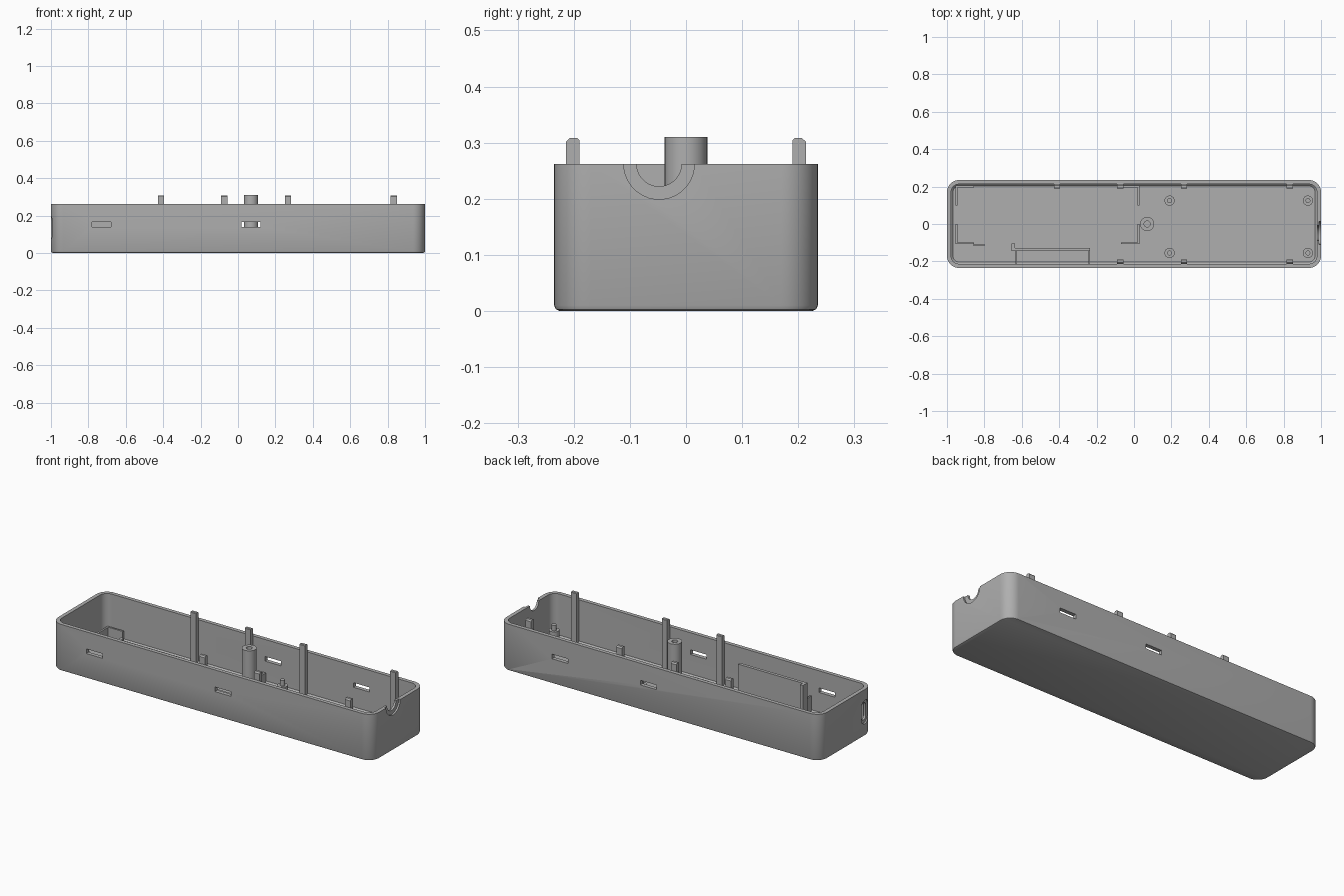
import bpy, bmesh, math
from mathutils import Vector

old = bpy.data.objects.get("Cube")
if old:
    bpy.data.objects.remove(old, do_unlink=True)

grey = bpy.data.materials.new("plain grey")
grey.use_nodes = True
COLOR = (0.43, 0.43, 0.43, 1)
grey.diffuse_color = COLOR
grey.node_tree.nodes["Principled BSDF"].inputs["Base Color"].default_value = COLOR

HALF_X, HALF_Y, TOP, CORNER = 1.0, 0.235, 0.262, 0.065
WALL, FLOOR = 0.022, 0.02


def finish(name, bm, smooth=True):
    bmesh.ops.recalc_face_normals(bm, faces=bm.faces)
    mesh = bpy.data.meshes.new(name)
    bm.to_mesh(mesh)
    bm.free()
    mesh.materials.append(grey)
    obj = bpy.data.objects.new(name, mesh)
    bpy.context.collection.objects.link(obj)
    if smooth:
        shade(obj)
    return obj


def shade(obj):
    bpy.ops.object.select_all(action='DESELECT')
    obj.select_set(True)
    bpy.context.view_layer.objects.active = obj
    bpy.ops.object.shade_smooth_by_angle(angle=math.radians(32))


def loft(name, loops, smooth=True):
    """Skin a chain of equal-length point loops and cap both ends."""
    bm = bmesh.new()
    rings = [[bm.verts.new(p) for p in loop] for loop in loops]
    n = len(rings[0])
    for a, b in zip(rings, rings[1:]):
        for i in range(n):
            j = (i + 1) % n
            bm.faces.new((a[i], a[j], b[j], b[i]))
    bm.faces.new(rings[0])
    bm.faces.new(rings[-1])
    return finish(name, bm, smooth)


def rounded(inset, z, steps=10):
    r = CORNER - inset
    points = []
    for k, (sx, sy) in enumerate([(1, 1), (-1, 1), (-1, -1), (1, -1)]):
        for s in range(steps + 1):
            a = math.pi / 2 * (k + s / steps)
            points.append((sx * (HALF_X - CORNER) + r * math.cos(a),
                           sy * (HALF_Y - CORNER) + r * math.sin(a), z))
    return points


def circle(x, y, r, z, n=32):
    return [(x + r * math.cos(math.tau * i / n), y + r * math.sin(math.tau * i / n), z)
            for i in range(n)]


def box(name, x0, x1, y0, y1, z0, z1):
    return loft(name, [[(x0, y0, z), (x1, y0, z), (x1, y1, z), (x0, y1, z)]
                       for z in (z0, z1)], False)


def capsule_x(name, x0, x1, y, z, r, stretch=0.0, n=32):
    """Round or upright oval bar along x."""
    loop = []
    for i in range(n):
        a = math.tau * (i + 0.5) / n
        shift = stretch if math.sin(a) > 0 else -stretch
        loop.append((y + r * math.cos(a), z + shift + r * math.sin(a)))
    return loft(name, [[(x, py, pz) for py, pz in loop] for x in (x0, x1)])


# Open tray with eased bottom edges
ease = 0.01
tray = loft("tray", [
    rounded(ease, 0), rounded(ease * 0.3, ease * 0.3), rounded(0, ease),
    rounded(0, TOP), rounded(WALL, TOP),
    rounded(WALL, FLOOR + ease), rounded(WALL + ease, FLOOR)])

# Side slots, cable notch and oval port
cutters = [box("slot_cutter", x - 0.05, x + 0.05, s * 0.25, s * 0.2, 0.14, 0.166)
           for x, s in ((-0.73, -1), (0.07, -1), (0.07, 1), (0.62, 1))]
NOTCH_Y, PORT_Y, PORT_Z = -0.048, -0.165, 0.135
cutters += [
    capsule_x("notch_recess_cutter", 0.99, 1.05, NOTCH_Y, TOP, 0.063),
    capsule_x("notch_cutter", 0.95, 1.06, NOTCH_Y, TOP, 0.04),
    capsule_x("port_recess_cutter", -1.05, -0.99, PORT_Y, PORT_Z, 0.034, 0.032),
    capsule_x("port_cutter", -1.06, -0.95, PORT_Y, PORT_Z, 0.02, 0.028)]
for cutter in cutters:
    cutter.hide_render = True
    mod = tray.modifiers.new("cut", 'BOOLEAN')
    mod.operation = 'DIFFERENCE'
    mod.solver = 'EXACT'
    mod.object = cutter
    bpy.ops.object.select_all(action='DESELECT')
    bpy.context.view_layer.objects.active = tray
    bpy.ops.object.modifier_apply(modifier=mod.name)
    bpy.data.objects.remove(cutter, do_unlink=True)
shade(tray)

# Upright snap tabs along both long walls
IN, OUT, TIP, CUT = 0.19, 0.214, 0.308, 0.007
for side, label, places in ((1, "back", (-0.412, -0.073, 0.267, 0.832)),
                            (-1, "front", (-0.073, 0.267, 0.832))):
    outline = [(IN, FLOOR), (OUT, FLOOR), (OUT, TIP - CUT), (OUT - CUT, TIP),
               (IN + CUT / 2, TIP), (IN, TIP - CUT / 2)]
    for x in places:
        loft(label + "_snap_tab", [[(px, side * y, z) for y, z in outline]
                                   for px in (x - 0.017, x + 0.017)], False)

# Hollow centre post
loft("centre_post", [circle(0.07, 0, 0.038, FLOOR), circle(0.07, 0, 0.038, 0.31),
                     circle(0.07, 0, 0.016, 0.31), circle(0.07, 0, 0.016, 0.1)])

# Board standoffs with locating pins
for x in (0.19, 0.93):
    for y in (0.125, -0.155):
        loft("standoff", [circle(x, y, 0.027, FLOOR), circle(x, y, 0.027, 0.085),
                          circle(x, y, 0.013, 0.085), circle(x, y, 0.013, 0.115)])

# Corner brackets: an upright wall and a foot turned along x
T, BRACKET_TOP = 0.01, 0.08
for x, foot, y0, y1, foot_y in ((-0.955, 1, 0.1, 0.205, 0.195), (-0.955, 1, -0.108, 0, -0.108),
                                (0.02, -1, 0.1, 0.205, 0.195), (0.02, -1, -0.108, 0, -0.108)):
    box("bracket_wall", x, x + T, y0, y1, FLOOR, BRACKET_TOP)
    inner = x + T if foot > 0 else x
    a, b = sorted((inner, inner + foot * 0.09))
    box("bracket_foot", a, b, foot_y, foot_y + T, FLOOR, BRACKET_TOP)
box("bracket_step", -0.857, -0.8, -0.118, -0.108, FLOOR, BRACKET_TOP)

# Tall divider with end hook and low ribs back to the front wall
box("divider", -0.655, -0.235, -0.145, -0.127, FLOOR, 0.214)
box("divider_hook", -0.655, -0.637, -0.127, -0.105, FLOOR, 0.214)
for x in (-0.634, -0.243):
    box("divider_rib", x, x + 0.008, -0.214, -0.145, FLOOR, 0.11)
